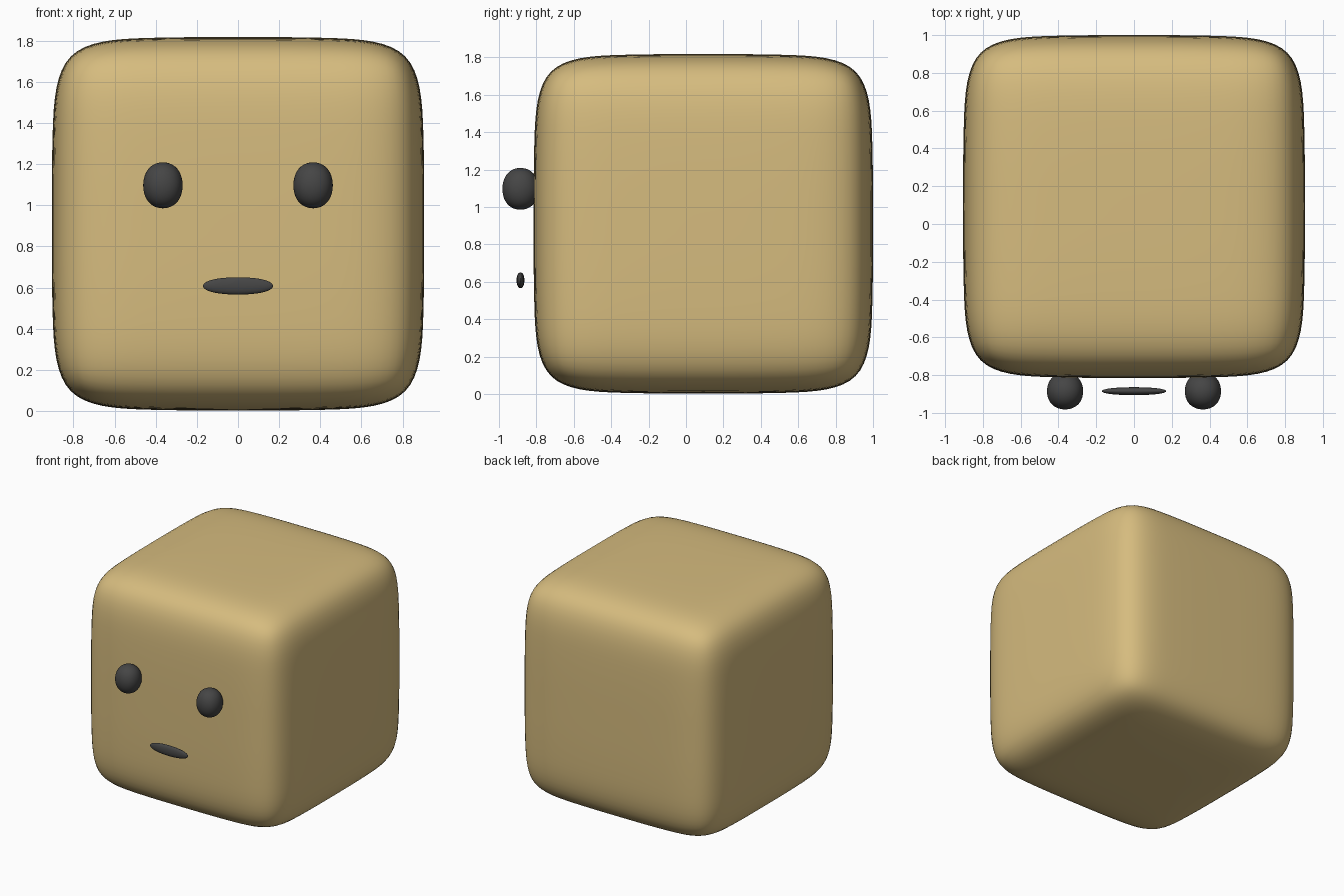
import bpy
import bmesh

start_cube = bpy.data.objects.get("Cube")
if start_cube:
    bpy.data.objects.remove(start_cube, do_unlink=True)


def make_material(name, colour):
    mat = bpy.data.materials.new(name)
    mat.use_nodes = True
    mat.diffuse_color = (*colour, 1)
    bsdf = next(n for n in mat.node_tree.nodes if n.type == "BSDF_PRINCIPLED")
    bsdf.inputs["Base Color"].default_value = (*colour, 1)
    return mat


def soft_box(name, size, location, material, levels, crease=0.0):
    """Subdivided cube, scaled so that its smoothed form has the given size."""
    mesh = bpy.data.meshes.new(name)
    bm = bmesh.new()
    bmesh.ops.create_cube(bm, size=2)
    layer = bm.edges.layers.float.new("crease_edge")
    for edge in bm.edges:
        edge[layer] = crease
    for face in bm.faces:
        face.smooth = True
    bm.to_mesh(mesh)
    bm.free()
    mesh.materials.append(material)

    obj = bpy.data.objects.new(name, mesh)
    bpy.context.collection.objects.link(obj)
    obj.location = location
    subsurf = obj.modifiers.new("Smooth", "SUBSURF")
    subsurf.levels = subsurf.render_levels = levels
    bpy.context.view_layer.update()
    obj.scale = [want / have for want, have in zip(size, obj.dimensions)]
    return obj


tan = make_material("warm tan", (0.67, 0.50, 0.21))
charcoal = make_material("charcoal", (0.06, 0.06, 0.06))

# Rounded cube body
soft_box("body", (1.81, 1.815, 1.815), (0, 0.0925, 0.91), tan, 5, crease=0.42)

# Eyes, mirrored across the middle
for side, sign in (("left", 1), ("right", -1)):
    soft_box(side + "_eye", (0.228, 0.23, 0.266),
             (sign * 0.365, -0.885, 1.097), charcoal, 4)

# Mouth, a thin flattened oval
soft_box("mouth", (0.405, 0.05, 0.1), (0, -0.885, 0.608), charcoal, 4)
